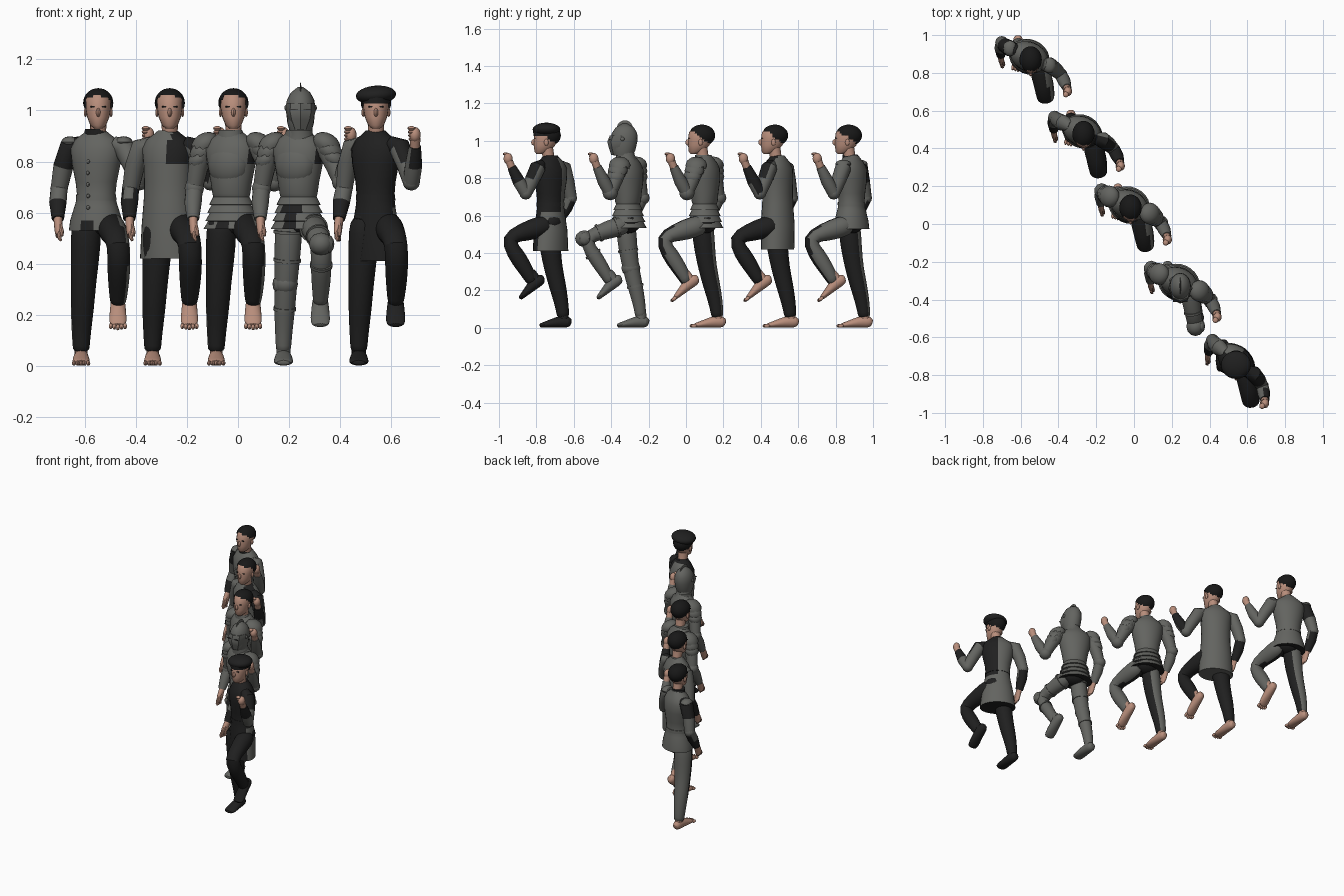
import bpy, bmesh, random
from math import radians, sin, cos, tau
from mathutils import Matrix, Vector

random.seed(4)
if "Cube" in bpy.data.objects:
    bpy.data.objects.remove(bpy.data.objects["Cube"])


def material(name, rgb):
    m = bpy.data.materials.new(name)
    m.use_nodes = True
    m.diffuse_color = (*rgb, 1)
    m.node_tree.nodes["Principled BSDF"].inputs["Base Color"].default_value = (*rgb, 1)
    return m


GREY = material("worn grey", (.125, .127, .117))
BLACK = material("charcoal black", (.014, .014, .014))
SKIN = material("skin", (.48, .27, .2))
HAIR = material("dark hair", (.009, .009, .009))
made = []


def finish(name, bm, M, mats, paint=None, sub=0):
    """Colour by rule in local space, place, and link."""
    bmesh.ops.recalc_face_normals(bm, faces=bm.faces)
    for f in bm.faces:
        f.material_index = int(bool(paint and paint(f.calc_center_median(), f.normal)))
    bm.transform(M)
    me = bpy.data.meshes.new(name)
    bm.to_mesh(me)
    bm.free()
    for m in mats:
        me.materials.append(m)
    ob = bpy.data.objects.new(name, me)
    bpy.context.collection.objects.link(ob)
    if sub:
        ob.modifiers.new("soften", "SUBSURF").levels = sub
        ob.modifiers[0].render_levels = sub
    made.append(ob)


def loft(name, M, rings, mats, paint=None, flat=False, n=16, sub=0):
    """Skin elliptical rings (x, y, z, half width, half depth)."""
    bm = bmesh.new()
    pts = [Vector(r[:3]) for r in rings]
    loops = []
    for i, r in enumerate(rings):
        t = pts[min(i + 1, len(pts) - 1)] - pts[max(i - 1, 0)]
        t = Vector((0, 0, 1)) if flat else t.normalized()
        side = Vector((1, 0, 0))
        side = (side - t * side.dot(t)).normalized()
        other = t.cross(side)
        loops.append([bm.verts.new(pts[i] + side * cos(tau * k / n) * r[3] + other * sin(tau * k / n) * r[-1])
                      for k in range(n)])
    for a, b in zip(loops, loops[1:]):
        for k in range(n):
            bm.faces.new((a[k], a[(k + 1) % n], b[(k + 1) % n], b[k]))
    bm.faces.new(loops[0])
    bm.faces.new(loops[-1])
    finish(name, bm, M, mats, paint, sub)


def ball(name, M, c, r, mat, keep=None, rot=0, n=16):
    bm = bmesh.new()
    bmesh.ops.create_uvsphere(bm, u_segments=n, v_segments=max(n // 2, 6), radius=1)
    bm.transform(Matrix.Translation(c) @ Matrix.Rotation(radians(rot), 4, "Y") @ Matrix.Diagonal((*r, 1)))
    if keep:
        bmesh.ops.delete(bm, geom=[v for v in bm.verts if not keep(v.co)], context="VERTS")
    finish(name, bm, M, [mat])


def plate(name, M, c, size, mat):
    bm = bmesh.new()
    bmesh.ops.create_cube(bm, size=1)
    bm.transform(Matrix.Translation(c) @ Matrix.Diagonal((*size, 1)))
    finish(name, bm, M, [mat])


def head(tag, M, cap):
    loft(tag + "neck", M, [(0, .025, .87, .034), (0, .014, .92, .031), (0, .006, .965, .033)], [SKIN])
    loft(tag + "head", M, [(0, -.03, .93, .016, .02), (0, -.022, .942, .031, .038), (0, -.007, .975, .044, .057),
                           (0, 0, 1.01, .05, .064), (0, .003, 1.045, .049, .062), (0, .006, 1.07, .034, .045),
                           (0, .006, 1.078, .012, .016)], [SKIN], flat=True, n=20)
    ball(tag + "nose", M, (0, -.064, .992), (.009, .014, .017), SKIN, n=10)
    plate(tag + "mouth", M, (0, -.056, .963), (.022, .008, .002), BLACK)
    for s, side in ((1, "left"), (-1, "right")):
        ball(tag + side + "_ear", M, (s * .05, .003, .992), (.007, .012, .018), SKIN, n=10)
        plate(tag + side + "_brow", M, (s * .02, -.057, 1.014), (.02, .007, .005), HAIR)
    # Hair falls lower at the back, with a ragged edge
    ball(tag + "hair", M, (0, .01, 1.029), (.059, .071, .058), HAIR, n=32,
         keep=lambda v: v.z > 1.012 - .75 * v.y + random.uniform(-.008, .008) and v.z > .965)
    if cap:
        ball(tag + "beret", M, (0, .004, 1.06), (.079, .074, .037), BLACK, rot=-4, n=24)
        loft(tag + "beret_band", M, [(0, .004, 1.027, .056, .069), (0, .004, 1.055, .06, .072)], [BLACK], flat=True)


def helmet(tag, M):
    loft(tag + "gorget", M, [(0, .02, .87, .07, .06), (0, .012, .91, .047, .05), (0, .005, .95, .045, .05)], [GREY])
    loft(tag + "helmet", M, [(0, 0, .922, .044, .052), (0, 0, .95, .052, .064), (0, .004, 1.0, .057, .072),
                             (0, .006, 1.04, .054, .068), (0, .008, 1.07, .038, .05),
                             (0, .008, 1.092, .01, .014)], [GREY], flat=True, n=20)
    loft(tag + "visor", M, [(0, -.02, .925, .03, .045), (0, -.02, .965, .05, .058), (0, -.018, .995, .058, .068),
                            (0, -.012, 1.03, .056, .06)], [GREY], flat=True, n=8)
    ball(tag + "crest", M, (0, .008, 1.06), (.004, .045, .05), GREY, n=24)
    for s, side in ((1, "left"), (-1, "right")):
        plate(tag + side + "_eye_slit", M, (s * .024, -.073, 1.005), (.03, .009, .003), BLACK)
        ball(tag + side + "_visor_pivot", M, (s * .058, -.005, 1.01), (.006, .011, .011), GREY, n=10)


def foot(tag, M, mat):
    bare = mat is SKIN
    w = 1 if bare else 1.12
    loft(tag + "foot", M, [(0, .043, -.045, .014, .014), (0, .03, -.04, .026 * w, .03), (0, -.01, -.036, .03 * w, .034),
                           (0, -.06, -.046, .033 * w, .024), (0, -.105, -.055, .036 * w, .015),
                           (0, -.13, -.059, .026 * w, .011)], [mat], sub=1)
    loft(tag + "ankle", M, [(0, 0, -.04, .025 * w), (0, .0, .0, .025 * w), (0, -.003, .02, .025 * w)], [mat])
    for i in range(5 if bare else 0):
        ball(f"{tag}toe_{i}", M, (-.028 + .014 * i, -.127 - .004 * min(i, 4 - i), -.06), (.008, .016, .01), SKIN, n=8)


def leg(tag, M, pts, mats, paint, armour):
    k = .9 if armour else 1
    loft(tag + "leg", M, [(*p[:3], p[3] * k) for p in pts], mats, paint, sub=1)
    if armour:
        knee = pts[3]
        ball(tag + "knee_guard", M, knee[:3], (.048, .051, .045), GREY, n=12)
        ball(tag + "knee_wing", M, (knee[0] + (.03 if knee[0] > 0 else -.03), knee[1], knee[2]), (.022, .035, .035), GREY, n=8)
        for j, t in ((1, "upper"), (2, "lower"), (4, "shin")):
            x, y, z, r = pts[j]
            d = (Vector(pts[j + 1][:3]) - Vector((x, y, z))).normalized() * .012
            loft(tag + t + "_band", M, [(x, y, z, r * .95), (x + d.x, y + d.y, z + d.z, r * .95)], [GREY])


LEFT_LEG = [(.045, .03, .56, .05), (.05, -.03, .54, .06), (.067, -.125, .51, .051), (.08, -.207, .477, .045),
            (.081, -.165, .4, .047), (.08, -.115, .325, .042), (.078, -.078, .262, .034), (.077, -.068, .24, .03)]
RIGHT_LEG = [(-.045, .01, .59, .05), (-.047, .015, .53, .062), (-.052, .025, .42, .057), (-.058, .04, .32, .05),
             (-.062, .062, .23, .047), (-.066, .083, .14, .039), (-.067, .092, .075, .034), (-.067, .094, .055, .032)]
LEFT_ARM = [(.06, -.01, .87, .03), (.1, -.02, .855, .043), (.135, -.045, .785, .039), (.16, -.07, .72, .033),
            (.178, -.105, .785, .034), (.192, -.14, .86, .024)]
RIGHT_ARM = [(-.07, .055, .87, .03), (-.11, .07, .855, .043), (-.137, .085, .78, .039), (-.153, .1, .695, .033),
             (-.158, .072, .64, .034), (-.158, .035, .575, .024)]


def arm(tag, M, p, upper, fore, paint_upper, paint_fore):
    loft(tag + "upper_arm", M, p[:4], upper, paint_upper)
    loft(tag + "forearm", M, p[3:], fore, paint_fore)
    ball(tag + "elbow", M, p[3][:3], (.035, .035, .034), upper[0], n=12)


def hands(tag, M):
    # Raised fist
    ball(tag + "left_fist", M, (.197, -.158, .905), (.022, .025, .03), SKIN)
    loft(tag + "left_wrist", M, [(.19, -.135, .845, .02), (.196, -.152, .89, .021)], [SKIN])
    for i in range(4):
        ball(f"{tag}left_knuckle_{i}", M, (.186, -.174 + .006 * i, .93 - .014 * i), (.016, .016, .009), SKIN, n=8)
    # Hanging open hand
    loft(tag + "right_palm", M, [(-.157, .045, .59, .018), (-.157, .025, .56, .017, .022), (-.156, .01, .53, .015, .027),
                                 (-.155, .0, .51, .012, .024)], [SKIN])
    for i in range(4):
        y = .018 - .012 * i
        loft(f"{tag}right_finger_{i}", M, [(-.155, y, .52, .008), (-.152, y - .01, .502, .008), (-.146, y - .013, .49, .005)], [SKIN], n=8)
    loft(tag + "right_thumb", M, [(-.15, .01, .555, .009), (-.143, -.015, .525, .009), (-.142, -.02, .508, .006)], [SKIN], n=8)


# Torso outlines: height, half width, half depth
CHEST = [(.72, .083, .071), (.79, .098, .079), (.85, .106, .076), (.885, .088, .06), (.908, .055, .045), (.922, .037, .037)]
FAULD = [r for i in range(4) for r in ((.535 + .032 * i, .113 - .008 * i, .097 - .007 * i),
                                       (.566 + .032 * i, .094 - .007 * i, .08 - .006 * i))]
SHAPES = {
    "jacket": [(.53, .11, .092), (.57, .105, .088), (.625, .087, .076), (.66, .076, .067)] + CHEST,
    "tunic": [(.42, .113, .083), (.55, .105, .088), (.66, .096, .08), (.72, .095, .078)] + CHEST[1:],
    "cuirass": FAULD + [(.675, .076, .068)] + CHEST,
    "armour": FAULD + [(.675, .076, .068)] + CHEST,
    "coat": [(.41, .115, .08), (.52, .102, .082), (.62, .083, .07), (.66, .077, .068)] + CHEST,
}


def coat_rule(c, n):
    """Dark front, and dark upper back on the left side."""
    return n.y < .1 or (c.x > .005 and c.z > .62) or c.z > .9


def torso(tag, kind, M):
    def armpit(c, n):
        return c.x > .088 and .76 < c.z < .84 and n.y < 0

    rule = {
        "jacket": lambda c, n: c.z < .56 and abs(c.x) < .02 and c.y < 0,
        "tunic": lambda c, n: c.x > .03 and c.z > .82 and n.y < .3,
        "cuirass": lambda c, n: armpit(c, n) or c.z < .56 and abs(c.x) < .02 and c.y < 0,
        "armour": lambda c, n: armpit(c, n) or c.z < .62 and abs(c.x) < .035 and c.y < 0,
        "coat": coat_rule,
    }[kind]
    loft(tag + kind, M, [(0, 0, *r) for r in SHAPES[kind]], [GREY, BLACK], rule, flat=True, n=24)
    if kind == "jacket":
        loft(tag + "collar", M, [(0, 0, .9, .05, .046), (0, -.01, .928, .039, .04)], [BLACK], flat=True)
        for i in range(6):
            z = .62 + .045 * i
            ball(f"{tag}button_{i}", M, (0, -.07 - .012 * sin((z - .62) * 14) - (.008 if i == 0 else 0), z), (.008, .006, .008), GREY, n=8)
    if kind in ("jacket", "coat"):
        loft(tag + "belt", M, [(0, 0, .648, .081, .072), (0, 0, .67, .08, .071)],
             [GREY, BLACK], coat_rule if kind == "coat" else None, flat=True, n=24)
    if kind in ("cuirass", "armour"):
        loft(tag + "neck_rim", M, [(0, -.002, .89, .058, .052), (0, -.008, .924, .045, .044)], [GREY], flat=True)
        ball(tag + "breastplate", M, (0, -.03, .79), (.085, .056, .09), GREY)


def pauldrons(tag, M):
    for p, s, side in ((LEFT_ARM, 1, "left"), (RIGHT_ARM, -1, "right")):
        for i in range(3):
            c = Vector(p[1][:3]).lerp(Vector(p[2][:3]), .4 * i) + Vector((s * .002, 0, .014))
            r = .058 - .005 * i
            ball(f"{tag}{side}_pauldron_{i}", M, c, (r, r, r * .72), GREY, rot=s * 32,
                 keep=lambda v: v.z > c.z - .028)


def figure(kind, x, y, twist):
    tag = kind + "_runner_"
    M = Matrix.Translation((x, y, 0))
    U = M @ Matrix.Rotation(radians(twist), 4, "Z")
    T = U @ Matrix.Translation((-.008, .025, 0)) @ Matrix.Rotation(radians(-24), 4, "Z")
    armour = kind == "armour"
    torso(tag, kind, T)
    helmet(tag, M) if armour else head(tag, M, kind == "coat")
    # Legs and feet
    split = kind in ("jacket", "cuirass")
    cloth = [GREY] if armour else [BLACK, GREY]
    leg(tag + "left_", M, LEFT_LEG, cloth, (lambda c, n: n.x + n.y > .3) if split else None, armour)
    leg(tag + "right_", M, RIGHT_LEG, cloth, (lambda c, n: n.y - .5 * n.x > .3) if split else None, armour)
    ball(tag + "seat", M, (0, .025, .565), (.09, .07, .06), BLACK)
    shoe = {"armour": GREY, "coat": BLACK}.get(kind, SKIN)
    foot(tag + "left_", M @ Matrix.Translation((.077, -.068, .278)) @ Matrix.Rotation(radians(35), 4, "X"), shoe)
    foot(tag + "right_", M @ Matrix.Translation((-.067, .095, .071)), shoe)
    # Arms and hands
    two = [GREY, BLACK]
    cuff = {"tunic": lambda c, n: c.z > .74 or c.z < .68,
            "coat": lambda c, n: (c.z > .79 and n.x > -.2) or c.z < .66}.get(kind)
    shoulder = {"tunic": lambda c, n: c.z > .8 and n.y < .3 and n.z > 0,
                "coat": lambda c, n: c.z > .83}.get(kind)
    arm(tag + "left_", U, LEFT_ARM, two, two, shoulder, cuff)
    if kind == "jacket":
        arm(tag + "right_", U, RIGHT_ARM, two, two, lambda c, n: c.z > .76, lambda c, n: c.z < .66)
    else:
        arm(tag + "right_", U, RIGHT_ARM, two, two, None, cuff)
    hands(tag, U)
    for p, side in ((LEFT_ARM, "left"), (RIGHT_ARM, "right")):
        if kind in ("cuirass", "armour"):
            ball(tag + side + "_elbow_guard", U, p[3][:3], (.04, .041, .038), GREY, n=10)
        elif kind == "jacket":
            ball(tag + side + "_shoulder_tab", U, Vector(p[1][:3]) + Vector((0, 0, .022)), (.035, .042, .022), GREY, n=12)
    if kind in ("cuirass", "armour"):
        pauldrons(tag, U)


for kind, x, y, twist in (("jacket", -.547, .86, 0), ("tunic", -.267, .465, 0), ("cuirass", -.018, .075, 0),
                          ("armour", .245, -.335, 0), ("coat", .54, -.75, -14)):
    figure(kind, x, y, twist)

# Smooth shading with crisp edges
bpy.ops.object.select_all(action="DESELECT")
for ob in made:
    ob.select_set(True)
bpy.context.view_layer.objects.active = made[0]
bpy.ops.object.shade_smooth_by_angle(angle=radians(40))
